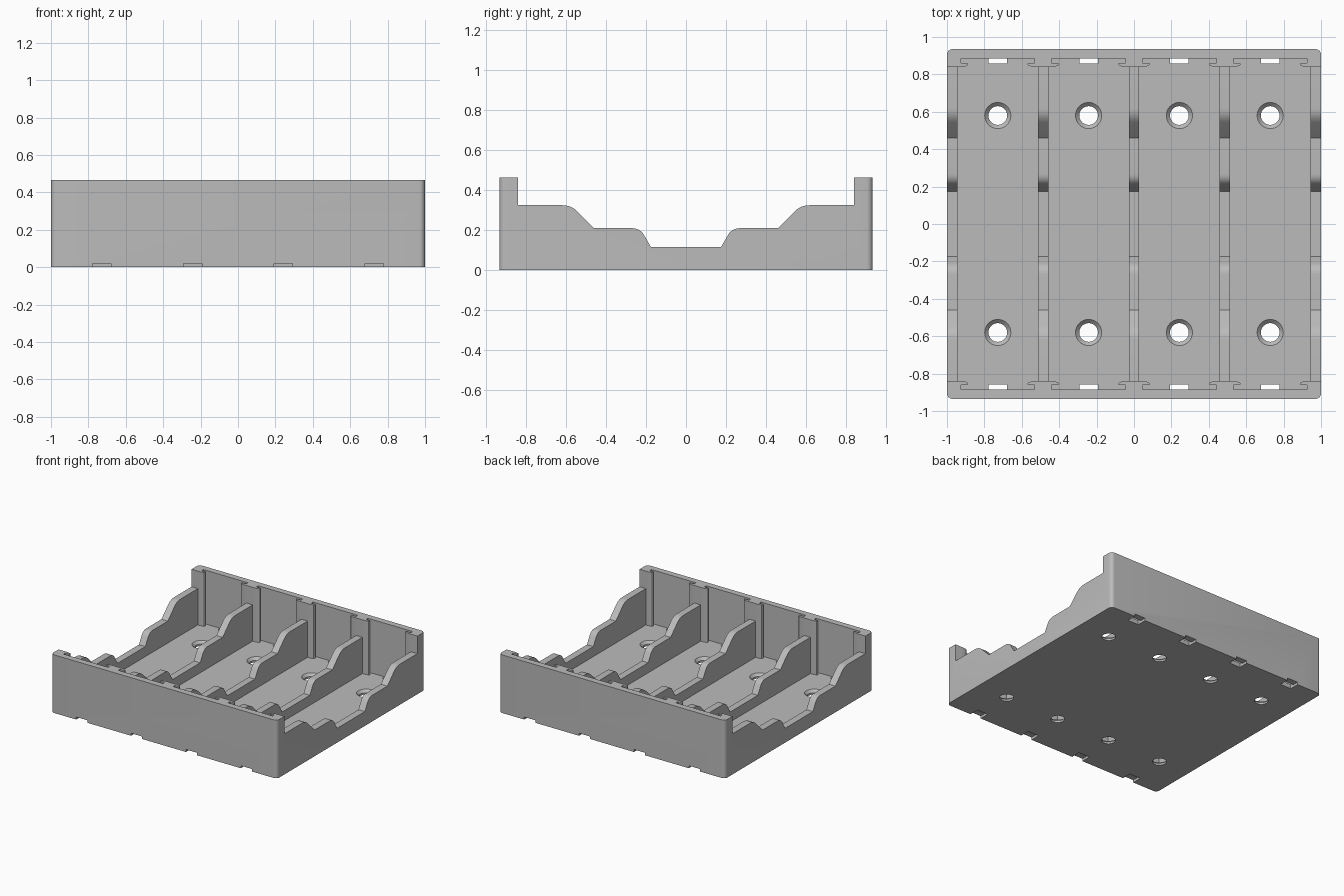
import bpy, bmesh, math
from mathutils import Vector

cube = bpy.data.objects.get("Cube")
if cube:
    bpy.data.objects.remove(cube, do_unlink=True)

WIDTH, DEPTH, HEIGHT = 1.0, 0.935, 0.465   # half width, half depth, full height
FLOOR = 0.035
PITCH = 0.4855
BAYS = [(i - 1.5) * PITCH for i in range(4)]


def prism(bm, points, axis, lo, hi):
    """Extrude a closed 2D outline along x (outline in yz) or z (outline in xy)."""
    def place(p, t):
        return (t, p[0], p[1]) if axis == "x" else (p[0], p[1], t)
    low = [bm.verts.new(place(p, lo)) for p in points]
    high = [bm.verts.new(place(p, hi)) for p in points]
    bm.faces.new(low)
    bm.faces.new(high)
    for i in range(len(points)):
        j = (i + 1) % len(points)
        bm.faces.new((low[i], low[j], high[j], high[i]))


def lathe(bm, profile, x, y, sides=32):
    """Solid of revolution about a vertical axis, capped at both ends."""
    rings = []
    for r, z in profile:
        rings.append([bm.verts.new((x + r * math.cos(a), y + r * math.sin(a), z))
                      for a in (2 * math.pi * k / sides for k in range(sides))])
    bm.faces.new(rings[0])
    bm.faces.new(rings[-1])
    for a, b in zip(rings, rings[1:]):
        for k in range(sides):
            n = (k + 1) % sides
            bm.faces.new((a[k], a[n], b[n], b[k]))


def finish(bm, name):
    bmesh.ops.recalc_face_normals(bm, faces=bm.faces)
    mesh = bpy.data.meshes.new(name)
    bm.to_mesh(mesh)
    bm.free()
    obj = bpy.data.objects.new(name, mesh)
    bpy.context.collection.objects.link(obj)
    return obj


def rounded(before, corner, after, size, steps=6):
    """Points of a soft curve replacing a corner."""
    c = Vector(corner)
    a = c + (Vector(before) - c).normalized() * size
    b = c + (Vector(after) - c).normalized() * size
    return [tuple(a * (1 - t) ** 2 + c * 2 * t * (1 - t) + b * t * t)
            for t in (k / steps for k in range(steps + 1))]


# Solid tray block with rounded upright corners
bm = bmesh.new()
prism(bm, [(-WIDTH, -DEPTH), (WIDTH, -DEPTH), (WIDTH, DEPTH), (-WIDTH, DEPTH)], "z", 0, HEIGHT)
upright = [e for e in bm.edges if abs(e.verts[0].co.z - e.verts[1].co.z) > 0.1]
bmesh.ops.bevel(bm, geom=upright, offset=0.03, segments=6, profile=0.5, affect="EDGES")
tray = finish(bm, "battery_tray")

# Bays with an undercut contact slot at each end
quarter = [(0.215, 0.84), (0.193, 0.84), (0.165, 0.845), (0.158, 0.852),
           (0.162, 0.862), (0.1975, 0.862), (0.1975, 0.885)]
half = [(x, -y) for x, y in reversed(quarter)] + quarter
outline = half + [(-x, y) for x, y in reversed(half)]
bm = bmesh.new()
for cx in BAYS:
    prism(bm, [(cx + x, y) for x, y in outline], "z", FLOOR, 0.6)
bay_cutter = finish(bm, "bay_cutter")

# Stepped top edge shared by all the dividers
low, mid, high = 0.115, 0.21, 0.325
step = [(0.175, low)]
step += rounded((0.175, low), (0.23, mid), (0.46, mid), 0.04)
step += [(0.46, mid)]
step += rounded((0.46, mid), (0.575, high), (0.84, high), 0.045)
step += [(0.84, high), (0.84, 0.6)]
bm = bmesh.new()
prism(bm, [(-y, z) for y, z in reversed(step)] + step, "x", -1.2, 1.2)
step_cutter = finish(bm, "step_cutter")

# Countersunk screw holes, two per bay
bm = bmesh.new()
for cx in BAYS:
    for y in (-0.58, 0.58):
        lathe(bm, [(0.05, -0.1), (0.05, FLOOR - 0.02), (0.07, FLOOR), (0.07, 0.08)], cx, y)
hole_cutter = finish(bm, "hole_cutter")

# Contact tab openings running out under the end walls
tab = [(0.857, -0.05), (1.1, -0.05), (1.1, 0.02), (0.885, 0.02), (0.885, 0.06), (0.857, 0.06)]
bm = bmesh.new()
for cx in BAYS:
    for side in (-1, 1):
        prism(bm, [(side * y, z) for y, z in tab], "x", cx - 0.049, cx + 0.049)
tab_cutter = finish(bm, "tab_cutter")

# Carve the block
bpy.ops.object.select_all(action="DESELECT")
bpy.context.view_layer.objects.active = tray
tray.select_set(True)
for cutter in (bay_cutter, step_cutter, hole_cutter, tab_cutter):
    mod = tray.modifiers.new(cutter.name, "BOOLEAN")
    mod.operation = "DIFFERENCE"
    mod.solver = "EXACT"
    mod.object = cutter
    bpy.ops.object.modifier_apply(modifier=mod.name)
    bpy.data.objects.remove(cutter, do_unlink=True)

# Plain grey plastic
grey = bpy.data.materials.new("grey_plastic")
grey.use_nodes = True
colour = (0.5, 0.5, 0.5, 1)
grey.diffuse_color = colour
grey.node_tree.nodes["Principled BSDF"].inputs["Base Color"].default_value = colour
tray.data.materials.clear()
tray.data.materials.append(grey)
for face in tray.data.polygons:
    face.material_index = 0
bpy.ops.object.shade_smooth_by_angle(angle=math.radians(30))
